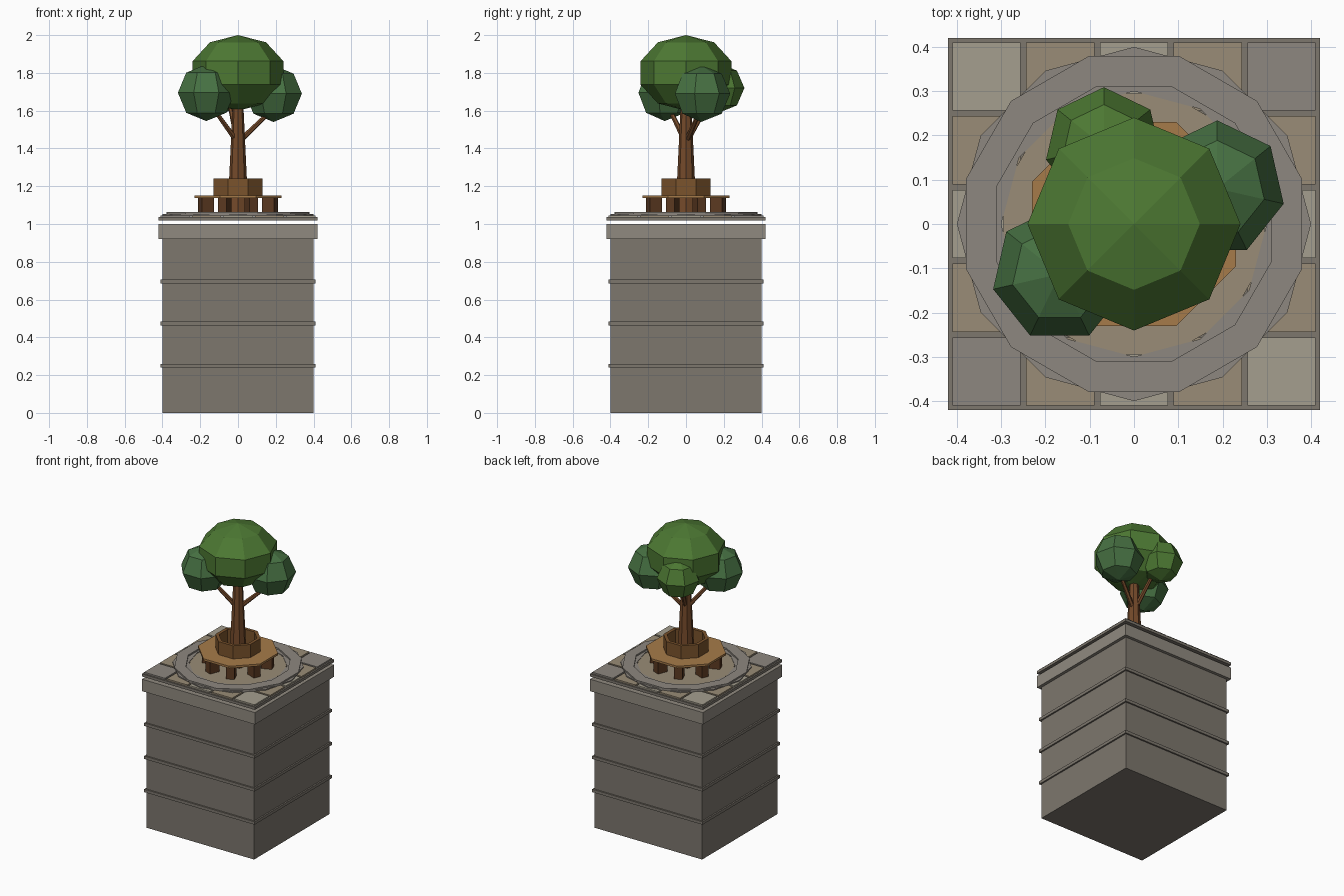
import bpy, bmesh, math
from mathutils import Vector, Matrix

if "Cube" in bpy.data.objects:
    bpy.data.objects.remove(bpy.data.objects["Cube"])


def mat(name, rgb):
    m = bpy.data.materials.new(name)
    m.diffuse_color = (*[(c / 255) ** 2.2 for c in rgb], 1)
    m.use_nodes = True
    m.node_tree.nodes["Principled BSDF"].inputs["Base Color"].default_value = m.diffuse_color
    return m


STONE = mat("stone", (124, 118, 109))
TRIM = mat("trim_stone", (143, 137, 127))
GREY = mat("paver_grey", (140, 134, 127))
LIGHT = mat("paver_light", (163, 157, 141))
TAN = mat("paver_tan", (152, 139, 118))
WOOD = mat("wood", (122, 84, 48))
SEAT = mat("seat_wood", (165, 122, 75))
LEG = mat("dark_wood", (92, 60, 38))
BARK = mat("bark", (115, 75, 46))
LEAF = mat("leaf", (78, 120, 54))
LEAF2 = mat("leaf_cool", (72, 112, 68))


def finish(bm, name, m):
    me = bpy.data.meshes.new(name)
    bmesh.ops.recalc_face_normals(bm, faces=bm.faces)
    bm.to_mesh(me)
    bm.free()
    me.materials.append(m)
    ob = bpy.data.objects.new(name, me)
    bpy.context.collection.objects.link(ob)
    return ob


def box(name, x, y, z0, z1, sx, sy, m, turn=0):
    bm = bmesh.new()
    bmesh.ops.create_cube(bm, size=1)
    bm.transform(Matrix.Translation((x, y, (z0 + z1) / 2)) @ Matrix.Rotation(turn, 4, 'Z')
                 @ Matrix.Diagonal((sx, sy, z1 - z0, 1)))
    return finish(bm, name, m)


def ring(name, n, r_in, r_out, z0, z1, m, offset=0):
    # polygonal ring: rectangular section swept around z
    bm = bmesh.new()
    loops = []
    for k in range(n):
        a = math.radians(offset) + k * math.tau / n
        loops.append([bm.verts.new((r * math.cos(a), r * math.sin(a), z))
                      for r, z in ((r_in, z0), (r_out, z0), (r_out, z1), (r_in, z1))])
    for k in range(n):
        p, q = loops[k], loops[(k + 1) % n]
        for j in range(4):
            bm.faces.new((p[j], q[j], q[(j + 1) % 4], p[(j + 1) % 4]))
    return finish(bm, name, m)


def rod(name, a, b, r1, r2, n, m):
    a, b = Vector(a), Vector(b)
    bm = bmesh.new()
    bmesh.ops.create_cone(bm, cap_ends=True, segments=n, radius1=r1, radius2=r2, depth=(b - a).length)
    rot = (b - a).to_track_quat('Z', 'Y').to_matrix().to_4x4()
    bm.transform(Matrix.Translation((a + b) / 2) @ rot)
    return finish(bm, name, m)


def clump(name, loc, r, rz, segs, rings, m):
    # faceted ball with one vertex column facing the back
    bm = bmesh.new()
    bmesh.ops.create_uvsphere(bm, u_segments=segs, v_segments=rings, radius=1)
    v = max(bm.verts, key=lambda v: v.co.x ** 2 + v.co.y ** 2)
    turn = math.pi / 2 - math.atan2(v.co.y, v.co.x)
    bm.transform(Matrix.Translation(loc) @ Matrix.Diagonal((r, r, rz, 1)) @ Matrix.Rotation(turn, 4, 'Z'))
    return finish(bm, name, m)


# pedestal with bands and cap
box("pedestal", 0, 0, 0, 0.92, 0.8, 0.8, STONE)
for i, z in enumerate((0.25, 0.473, 0.695)):
    box(f"band_{i}", 0, 0, z - 0.01, z + 0.01, 0.82, 0.82, STONE)
box("cap", 0, 0, 0.92, 1.0, 0.84, 0.84, TRIM)
box("paving_bed", 0, 0, 1.018, 1.036, 0.84, 0.84, STONE)

# five by five paving tiles
for i in range(5):
    for j in range(5):
        m = TAN if (i + j) % 2 else (GREY if i == j and i != 2 else LIGHT)
        box(f"paver_{i}_{j}", (i - 2) * 0.1665, (j - 2) * 0.1665, 1.036, 1.046, 0.154, 0.154, m)

# round plaza
rod("plaza_disc", (0, 0, 1.04), (0, 0, 1.05), 0.305, 0.305, 12, TAN).rotation_euler.z = math.radians(15)
ring("plaza_lower_ring", 12, 0.3, 0.4, 1.042, 1.053, GREY)
ring("plaza_upper_ring", 12, 0.322, 0.393, 1.053, 1.063, GREY, 15)

# octagonal bench around the trunk
ring("bench_seat", 8, 0.14, 0.249, 1.138, 1.152, SEAT, 22.5)
ring("bench_back", 8, 0.118, 0.141, 1.145, 1.24, WOOD, 22.5)
for k in range(8):
    a = math.radians(22.5 + 45 * k)
    box(f"bench_leg_{k}", 0.183 * math.cos(a), 0.183 * math.sin(a), 1.05, 1.139, 0.07, 0.05, LEG, a)

# trunk and branches
rod("trunk", (0, 0, 1.045), (0, 0, 1.66), 0.056, 0.027, 8, BARK)
for i, tip in enumerate(((-0.13, -0.088, 1.61), (0.155, 0.065, 1.58), (-0.05, 0.13, 1.66))):
    rod(f"branch_{i}", (0, 0, 1.43), tip, 0.016, 0.011, 6, BARK)

# foliage
clump("crown", (0, 0, 1.8), 0.253, 0.2, 8, 5, LEAF)
clump("left_clump", (-0.168, -0.113, 1.695), 0.154, 0.15, 7, 4, LEAF2)
clump("right_clump", (0.188, 0.08, 1.69), 0.154, 0.15, 7, 4, LEAF2)
clump("back_clump", (-0.068, 0.175, 1.72), 0.134, 0.13, 7, 4, LEAF)
